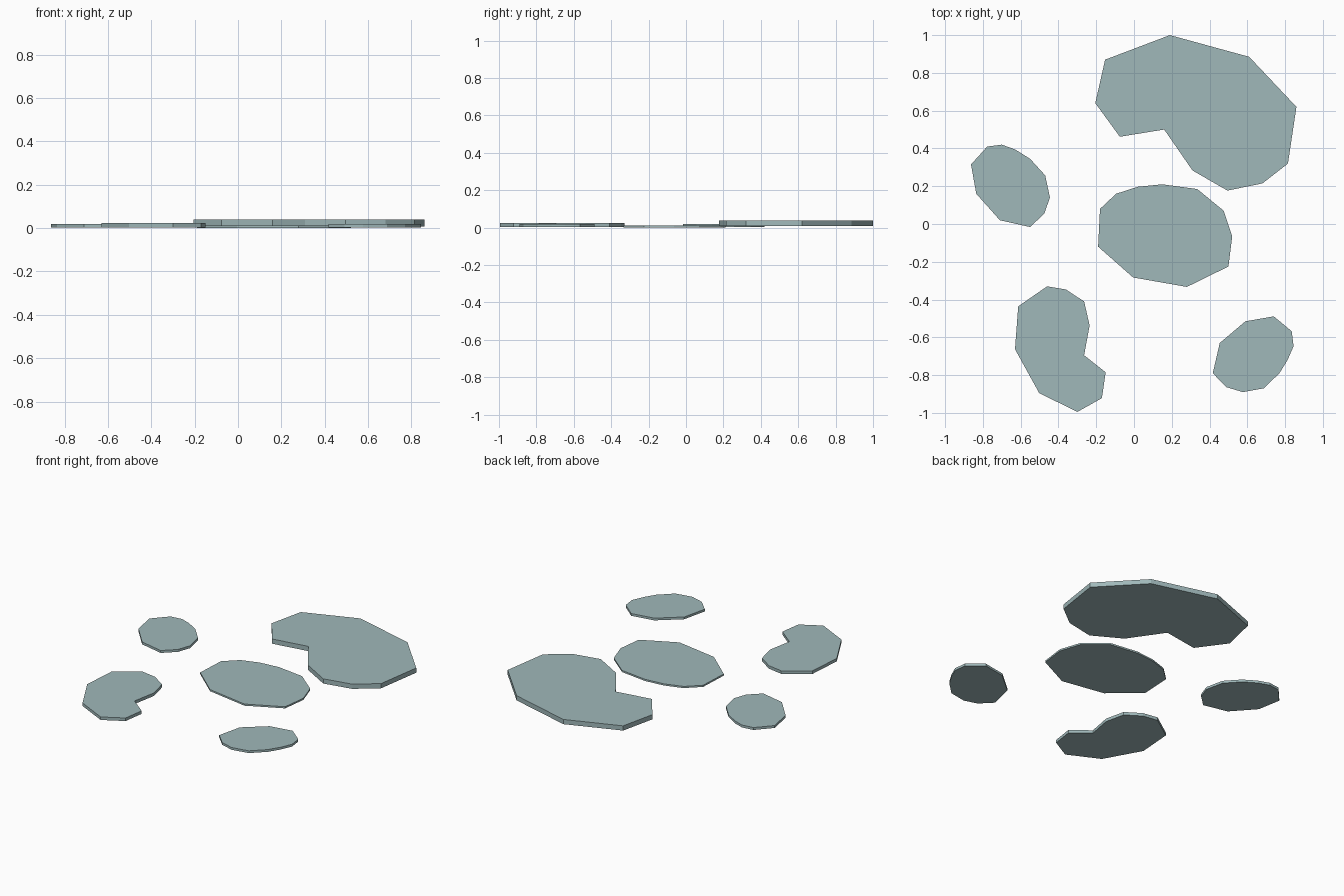
import bpy
import bmesh

# Remove the default cube if present
default_cube = bpy.data.objects.get("Cube")
if default_cube:
    bpy.data.objects.remove(default_cube, do_unlink=True)


def make_material(name, colour):
    material = bpy.data.materials.new(name)
    material.use_nodes = True
    material.diffuse_color = colour
    shader = next(node for node in material.node_tree.nodes
                  if node.type == "BSDF_PRINCIPLED")
    shader.inputs["Base Color"].default_value = colour
    shader.inputs["Roughness"].default_value = 0.9
    return material


def make_slab(name, outline, bottom, top, material):
    """Extrude a closed outline, given in hundredths of a unit, into a flat slab."""
    slab = bmesh.new()
    corners = [slab.verts.new((x / 100, y / 100, bottom)) for x, y in outline]
    base = slab.faces.new(corners)
    extruded = bmesh.ops.extrude_face_region(slab, geom=[base], use_keep_orig=True)
    raised = [item for item in extruded["geom"]
              if isinstance(item, bmesh.types.BMVert)]
    bmesh.ops.translate(slab, verts=raised, vec=(0, 0, top - bottom))
    bmesh.ops.recalc_face_normals(slab, faces=slab.faces)

    mesh = bpy.data.meshes.new(name)
    slab.to_mesh(mesh)
    slab.free()
    mesh.materials.append(material)
    stone = bpy.data.objects.new(name, mesh)
    bpy.context.collection.objects.link(stone)
    return stone


stone_material = make_material("grey_teal_stone", (0.35, 0.48, 0.49, 1))

# Large kidney-shaped stone at the back
make_slab("large_back_stone",
          [(19, 100), (61, 88.5), (86, 62), (81.5, 32), (68, 21.5), (49.5, 17.7),
           (31, 28.3), (16, 50), (-7.5, 46.2), (-20.5, 64), (-15.3, 87)],
          bottom=0.008, top=0.039, material=stone_material)

# Thin round stone in the middle
make_slab("middle_stone",
          [(15, 21), (33.5, 18.5), (47.5, 7), (52, -6.5), (50, -22.5), (28, -33.3),
           (-0.5, -28.3), (-19, -12), (-18, 8), (-9.5, 16), (2, 19.7)],
          bottom=0, top=0.011, material=stone_material)

# Small oval stone on the right side
make_slab("right_side_stone",
          [(-70, 42), (-63, 39.5), (-55, 34.5), (-47, 25.7), (-44.5, 14), (-47.5, 5.5),
           (-55, -1.6), (-71, 2), (-83.5, 16), (-86.3, 31.5), (-77.7, 41)],
          bottom=0.003, top=0.019, material=stone_material)

# Notched stone at the front right
make_slab("front_right_stone",
          [(-46, -33), (-36, -34.7), (-26.4, -41), (-23.5, -53.7), (-26.4, -69.5),
           (-15, -78.5), (-17, -92.2), (-30, -99.5), (-50.2, -89.5), (-63, -66.3),
           (-61.3, -43.6)],
          bottom=0.004, top=0.024, material=stone_material)

# Small oval stone at the front left
make_slab("front_left_stone",
          [(74, -48.9), (83.5, -56.8), (84.5, -64.7), (81.3, -72), (77, -79),
           (68.7, -87), (57.6, -89), (49, -86.4), (41.7, -79), (45.4, -63), (59, -51.5)],
          bottom=0.003, top=0.018, material=stone_material)
